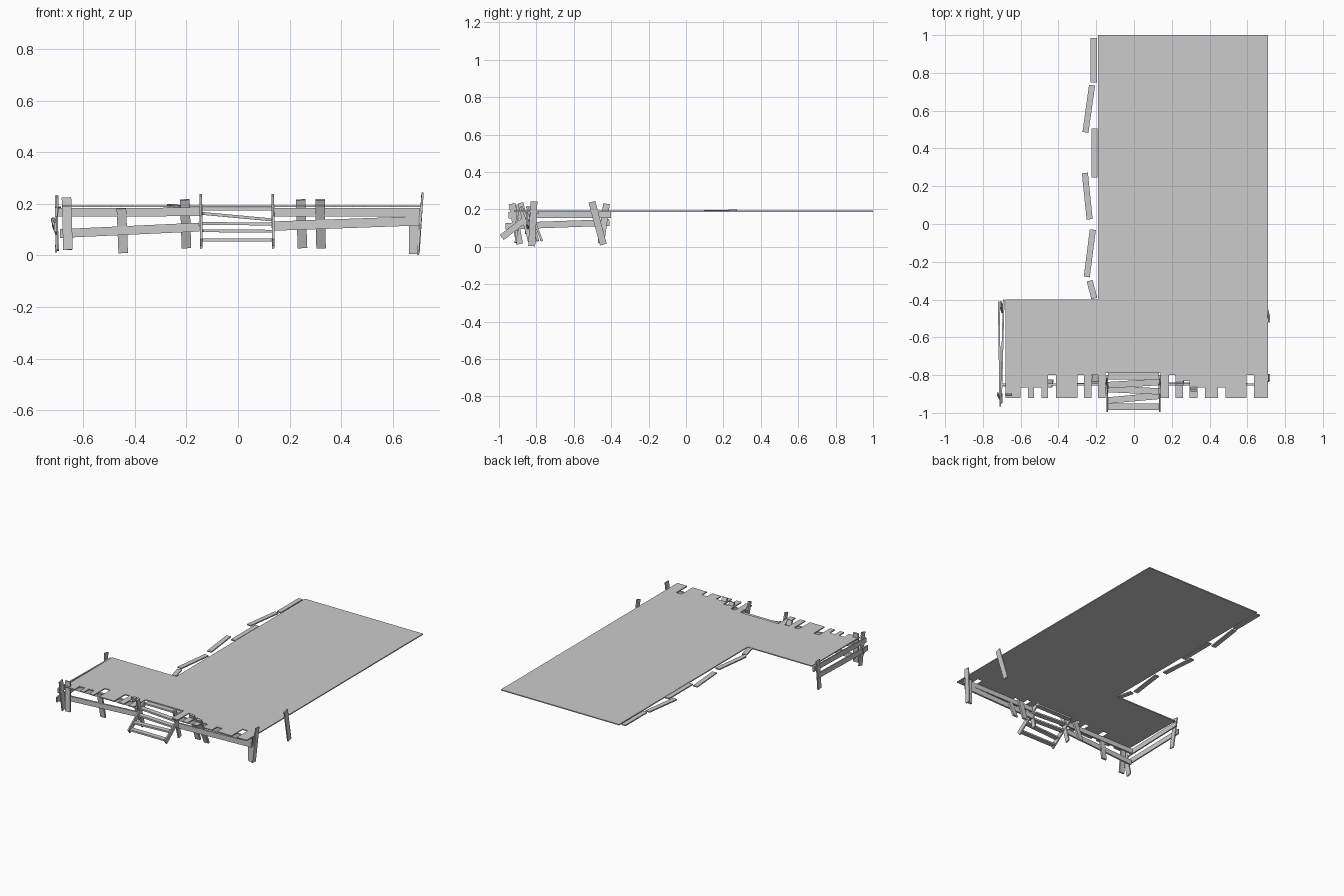
import bpy, bmesh
from mathutils import Vector, Matrix

cube = bpy.data.objects.get("Cube")
if cube:
    bpy.data.objects.remove(cube)

wood = bpy.data.materials.new("weathered_grey")
wood.use_nodes = True
grey = (0.6, 0.6, 0.6, 1)
wood.diffuse_color = grey
wood.node_tree.nodes["Principled BSDF"].inputs["Base Color"].default_value = grey


def finish(name, bm):
    mesh = bpy.data.meshes.new(name)
    bmesh.ops.recalc_face_normals(bm, faces=bm.faces)
    bm.to_mesh(mesh)
    bm.free()
    mesh.materials.append(wood)
    obj = bpy.data.objects.new(name, mesh)
    bpy.context.collection.objects.link(obj)


def board(name, start, end, width, thick, facing):
    """Straight board between two points; its broad side looks along facing."""
    a, b = Vector(start), Vector(end)
    along = (b - a).normalized()
    side = Vector(facing).cross(along).normalized()
    out = along.cross(side)
    turn = Matrix((along, side, out)).transposed().to_4x4()
    size = Matrix.Diagonal(((b - a).length, width, thick, 1))
    bm = bmesh.new()
    bmesh.ops.create_cube(bm, size=1, matrix=Matrix.Translation((a + b) / 2) @ turn @ size)
    finish(name, bm)


X, Y, Z = (1, 0, 0), (0, 1, 0), (0, 0, 1)

# L-shaped deck with broken plank ends: (right end of strip, front edge)
FULL, HALF, DEEP = -0.92, -0.865, -0.80
strips = [(-.60, FULL), (-.56, HALF), (-.53, FULL), (-.49, HALF), (-.455, FULL),
          (-.413, DEEP), (-.30, FULL), (-.265, DEEP), (-.225, FULL), (-.19, DEEP),
          (-.15, FULL), (.14, -.79), (.185, FULL), (.22, DEEP), (.26, FULL),
          (.295, -.83), (.335, FULL), (.375, HALF), (.41, FULL), (.445, HALF),
          (.485, HALF), (.595, FULL), (.635, DEEP), (.71, FULL)]
strips[19] = (.445, FULL)
outline, x = [], -.68
for right, front in strips:
    outline += [(x, front), (right, front)]
    x = right
outline += [(.71, 1), (-.19, 1), (-.19, -.40), (-.68, -.40)]
bm = bmesh.new()
face = bm.faces.new([bm.verts.new((px, py, .187)) for px, py in outline])
lift = bmesh.ops.extrude_face_region(bm, geom=[face])
bmesh.ops.translate(bm, vec=(0, 0, .007),
                    verts=[v for v in lift["geom"] if isinstance(v, bmesh.types.BMVert)])
finish("deck", bm)

# Loose edge planks along the inner side
for i, (xa, ya, xb, yb) in enumerate([(-.213, .985, -.213, .75), (-.222, .735, -.257, .485),
                                      (-.209, .505, -.209, .245), (-.26, .27, -.235, .025),
                                      (-.218, -.03, -.25, -.28), (-.235, -.30, -.21, -.395)]):
    board(f"edge_plank_{i + 1}", (xa, ya, .195 if i == 3 else .19), (xb, yb, .19), .032, .008, Z)

# Front rails
board("front_upper_rail_right", (-.70, -.85, .167), (-.15, -.85, .169), .033, .012, Y)
board("front_upper_rail_left", (.14, -.85, .168), (.705, -.85, .167), .033, .012, Y)
board("front_lower_rail_right", (-.69, -.855, .085), (-.15, -.845, .11), .034, .012, Y)
board("front_lower_rail_left", (.14, -.845, .114), (.70, -.85, .134), .036, .012, Y)

# Crooked front posts: bottom x, y, z, then top x, y, z
for i, (bx, by, bz, tx, ty, tz) in enumerate([(-.659, -.91, .022, -.665, -.90, .225),
                                              (-.445, -.83, .01, -.452, -.86, .182),
                                              (-.20, -.77, .03, -.206, -.84, .216),
                                              (.25, -.79, .03, .243, -.85, .216),
                                              (.322, -.80, .03, .318, -.88, .216),
                                              (.682, -.83, .006, .68, -.83, .18)]):
    board(f"front_post_{i + 1}", (bx, by, bz), (tx, ty, tz), .037, .012, Y)

# Posts on both ends
board("left_front_post", (.697, -.825, .004), (.716, -.813, .242), .037, .008, X)
board("left_back_post", (.700, -.442, .012), (.715, -.503, .24), .037, .008, X)
board("right_front_post", (-.705, -.89, .015), (-.699, -.93, .23), .037, .008, X)
board("right_back_post", (-.698, -.455, .02), (-.706, -.425, .23), .035, .008, X)

# Rails on the right end
board("right_upper_rail", (-.704, -.95, .169), (-.69, -.40, .172), .034, .009, X)
board("right_lower_rail", (-.708, -.965, .11), (-.716, -.41, .13), .035, .009, X)
board("right_broken_brace", (-.705, -.93, .085), (-.722, -.90, .14), .02, .006, X)

# Stairs: stringers, side posts and crooked treads
for side, sx in (("right", -.142), ("left", .137)):
    board(f"stair_stringer_{side}", (sx, -.985, .05), (sx, -.81, .185), .034, .009, X)
    board(f"stair_post_{side}", (sx, -.83, .03), (sx - .003, -.885, .235), .03, .010, X)
for i, (y, za, zb, skew) in enumerate([(-.967, .06, .06, 0), (-.922, .096, .094, .012),
                                       (-.88, .124, .122, -.006), (-.845, .163, .138, .008),
                                       (-.805, .18, .18, 0)]):
    board(f"stair_tread_{i + 1}", (-.137, y - skew, za), (.132, y + skew, zb), .034, .011, Z)
